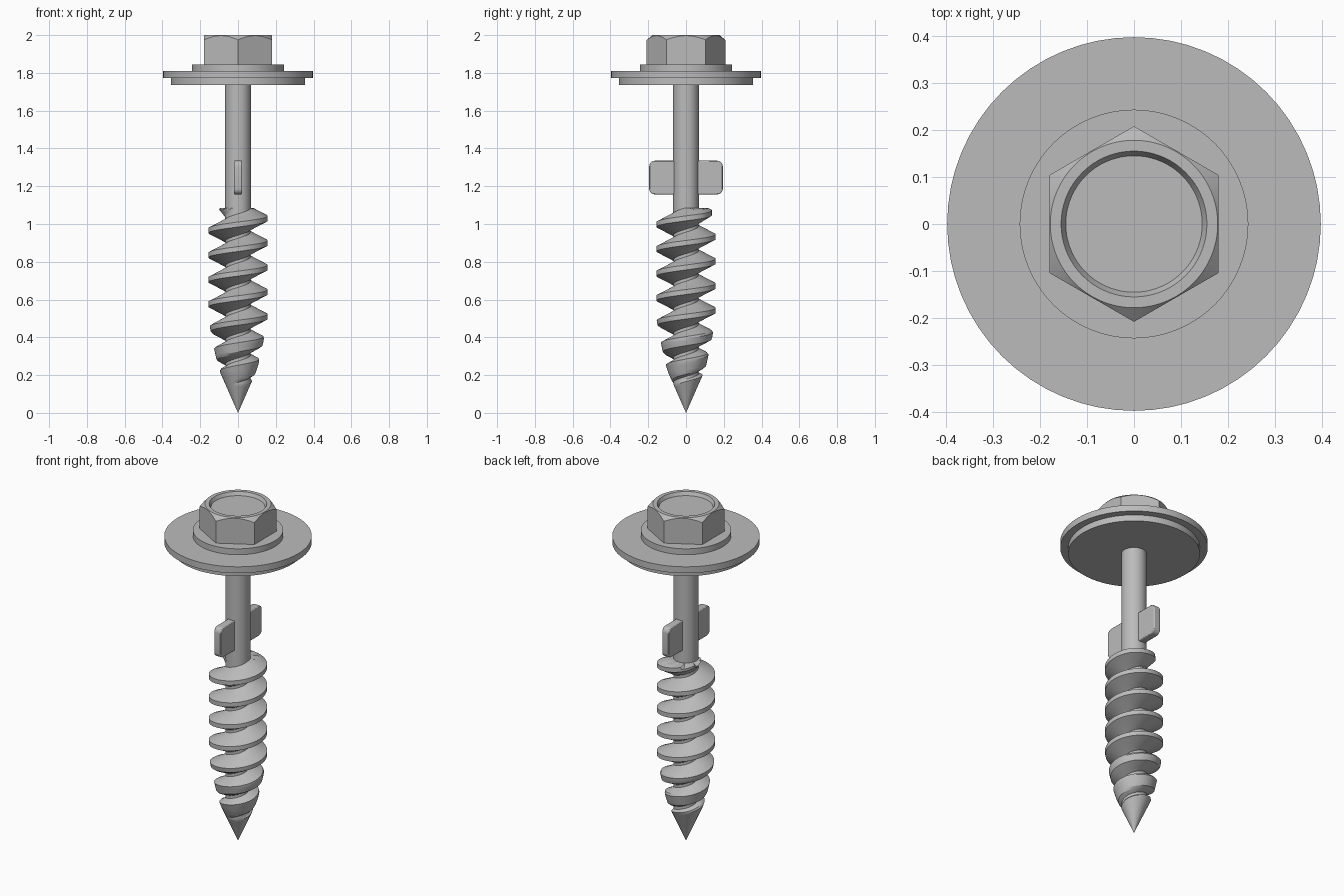
import bpy, bmesh, math

cube = bpy.data.objects.get("Cube")
if cube:
    bpy.data.objects.remove(cube)

# One plain metal colour
steel = bpy.data.materials.new("steel_grey")
steel.use_nodes = True
GREY = (0.5, 0.5, 0.5, 1)
steel.diffuse_color = GREY
steel.node_tree.nodes["Principled BSDF"].inputs["Base Color"].default_value = GREY


def finish(name, bm, angle=30):
    bmesh.ops.remove_doubles(bm, verts=bm.verts, dist=1e-5)
    bmesh.ops.recalc_face_normals(bm, faces=bm.faces)
    mesh = bpy.data.meshes.new(name)
    bm.to_mesh(mesh)
    bm.free()
    mesh.materials.append(steel)
    obj = bpy.data.objects.new(name, mesh)
    bpy.context.collection.objects.link(obj)
    bpy.ops.object.select_all(action='DESELECT')
    obj.select_set(True)
    bpy.context.view_layer.objects.active = obj
    bpy.ops.object.shade_smooth_by_angle(angle=math.radians(angle))
    return obj


def loft(name, rings, n=48, angle=30):
    """Each ring is a function giving (radius, z) for an angle; ends are capped."""
    bm = bmesh.new()
    rows = []
    for ring in rings:
        row = []
        for i in range(n):
            a = math.tau * i / n
            r, z = ring(a)
            row.append(bm.verts.new((r * math.cos(a), r * math.sin(a), z)))
        rows.append(row)
    for low, high in zip(rows, rows[1:]):
        for i in range(n):
            j = (i + 1) % n
            bm.faces.new((low[i], low[j], high[j], high[i]))
    bm.faces.new(rows[0])
    bm.faces.new(rows[-1])
    return finish(name, bm, angle)


def circle(r, z):
    return lambda a: (r, z)


def disc(name, r, bottom, top):
    return loft(name, [circle(r, bottom), circle(r, top)], 64)


# Hexagonal head: flats face +x and -x, chamfered corners, shallow top recess
FLAT = 0.18


def hex_radius(a):
    sector = math.pi / 3
    return FLAT / math.cos((a + sector / 2) % sector - sector / 2)


loft("hex_head", [
    lambda a: (hex_radius(a), 1.84),
    lambda a: (hex_radius(a), 1.997 - 0.8 * (hex_radius(a) - FLAT)),
    circle(FLAT - 0.002, 2.0),
    circle(0.155, 2.0),
    circle(0.145, 1.98),
], 72, 15)

# Flange, washer, seal and shank
disc("head_flange", 0.243, 1.805, 1.845)
disc("washer", 0.397, 1.772, 1.81)
disc("seal", 0.355, 1.735, 1.775)
disc("shank", 0.068, 1.0, 1.75)

# Pair of reaming wings: one rounded plate on each side of the shank
for name, side in (("front_wing", -1), ("back_wing", 1)):
    bm = bmesh.new()
    outline = [(0.0, 1.157)]
    for cz, start in ((1.187, -90), (1.305, 0)):
        for k in range(7):
            a = math.radians(start + 15 * k)
            outline.append((0.165 + 0.03 * math.cos(a), cz + 0.03 * math.sin(a)))
    outline.append((0.0, 1.335))
    face = bm.faces.new([bm.verts.new((-0.022, side * y, z)) for y, z in outline])
    out = bmesh.ops.extrude_face_region(bm, geom=[face])
    moved = [v for v in out["geom"] if isinstance(v, bmesh.types.BMVert)]
    bmesh.ops.translate(bm, verts=moved, vec=(0.044, 0, 0))
    wing = finish(name, bm)
    bevel = wing.modifiers.new("soft_edges", 'BEVEL')
    bevel.width = 0.005
    bevel.segments = 2

# Threaded body: a helical strip trimmed by the pointed envelope
PITCH, CORE, CREST, TOP = 0.13, 0.067, 0.157, 1.085
ENVELOPE = [(0, 0), (0.21, 0.093), (0.26, 0.109), (0.37, 0.133), (0.5, CREST), (3, CREST)]


def envelope(z):
    for (z0, r0), (z1, r1) in zip(ENVELOPE, ENVELOPE[1:]):
        if z <= z1:
            return r0 + (r1 - r0) * (z - z0) / (z1 - z0)


def thread_radius(offset):
    f = (0.057 - abs(offset)) / (0.057 - 0.013)
    return CORE + (CREST - CORE) * min(1, max(0, f))


STEPS = 48
offsets = [-0.065, -0.057, -0.046, -0.035, -0.024, -0.013, 0]
offsets += [-o for o in reversed(offsets[:-1])]
bm = bmesh.new()
previous = None
for i in range(-9 * STEPS, STEPS + 1):
    turn = i / STEPS
    a = math.tau * turn
    runout = min(1, max(0, 1 - (turn - 0.1) / 0.6))
    row = []
    for o in offsets:
        z = 1.03 + PITCH * turn + o
        r = CORE + (thread_radius(o) - CORE) * runout
        if z > TOP:
            r, z = CORE, TOP
        z = max(0, z)
        r = min(r, envelope(z))
        row.append(bm.verts.new((r * math.cos(a), r * math.sin(a), z)))
    if previous:
        for k in range(len(row) - 1):
            bm.faces.new((previous[k], row[k], row[k + 1], previous[k + 1]))
    previous = row
bmesh.ops.dissolve_degenerate(bm, dist=1e-5, edges=bm.edges)
finish("threaded_body", bm, 25)
